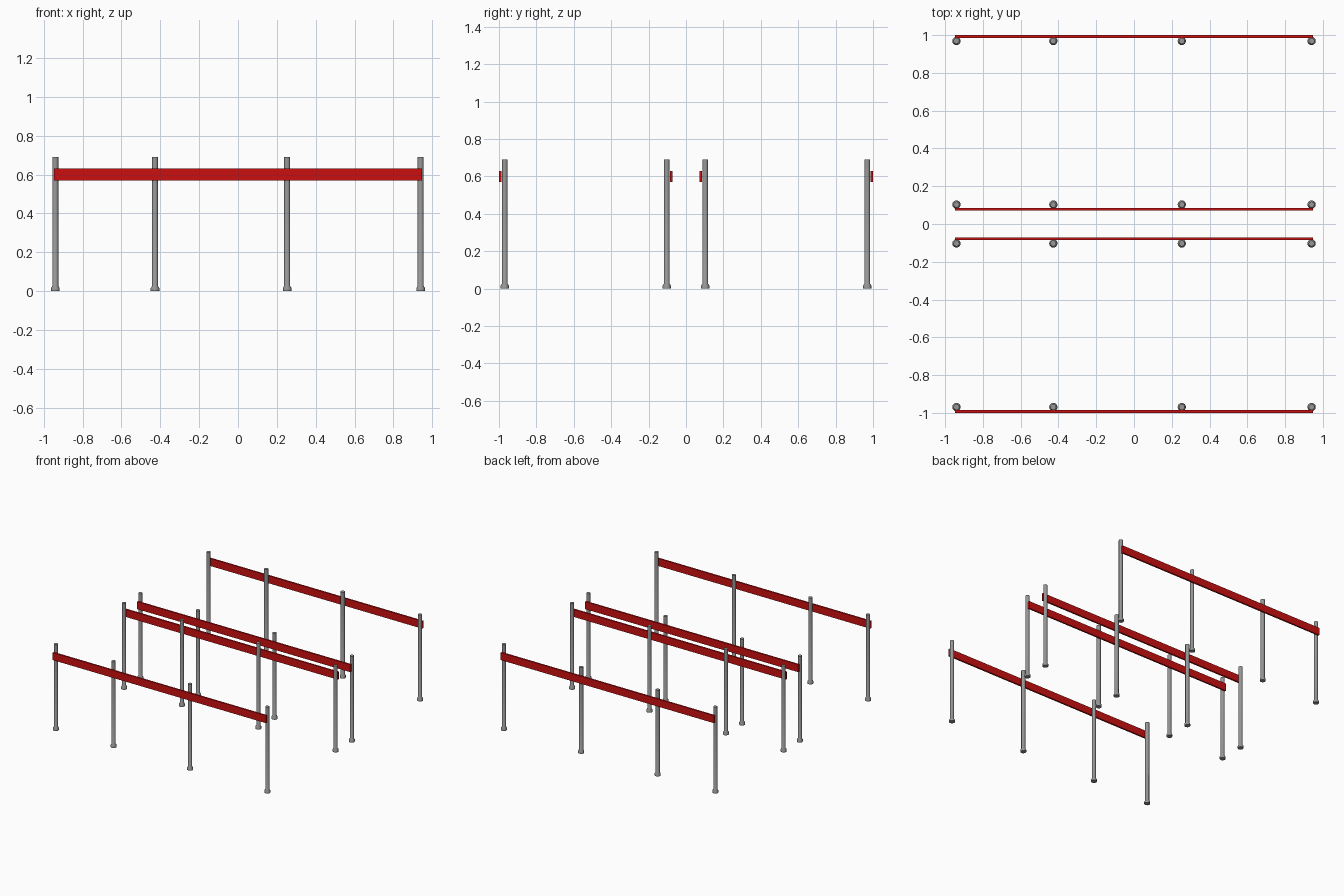
import bpy, bmesh, math
from mathutils import Matrix

if "Cube" in bpy.data.objects:
    bpy.data.objects.remove(bpy.data.objects["Cube"])


def material(name, rgb):
    m = bpy.data.materials.new(name)
    m.diffuse_color = (*rgb, 1.0)
    m.use_nodes = True
    m.node_tree.nodes["Principled BSDF"].inputs["Base Color"].default_value = m.diffuse_color
    return m


GREY = material("grey metal", (0.31, 0.31, 0.31))
RED = material("red rail paint", (0.60, 0.005, 0.005))

POST_X = (-0.94, -0.427, 0.253, 0.94)
POST_R, POST_H = 0.0155, 0.69
RAIL_T = 0.014
SIDES = 16


def add_object(name, mesh, mat=None, location=(0, 0, 0)):
    if mat:
        mesh.materials.append(mat)
    ob = bpy.data.objects.new(name, mesh)
    ob.location = location
    bpy.context.collection.objects.link(ob)
    return ob


def lathe_mesh(name, profile):
    """Closed solid of revolution from (radius, height) pairs."""
    bm = bmesh.new()
    rings = [[bm.verts.new((r * math.cos(2 * math.pi * i / SIDES),
                            r * math.sin(2 * math.pi * i / SIDES), z))
              for i in range(SIDES)] for r, z in profile]
    for a, b in zip(rings, rings[1:]):
        for i in range(SIDES):
            j = (i + 1) % SIDES
            bm.faces.new((a[i], a[j], b[j], b[i])).smooth = True
    bm.faces.new(rings[0][::-1])
    bm.faces.new(rings[-1])
    # keep the rims crisp, the sides smooth
    for e in bm.edges:
        e.smooth = e.calc_face_angle() < math.radians(30)
    mesh = bpy.data.meshes.new(name)
    bm.to_mesh(mesh)
    bm.free()
    return mesh


def box_mesh(name, size):
    bm = bmesh.new()
    bmesh.ops.create_cube(bm, size=1, matrix=Matrix.Diagonal((*size, 1)))
    mesh = bpy.data.meshes.new(name)
    bm.to_mesh(mesh)
    bm.free()
    return mesh


# Shared post: wide foot with tapered collar, then the round tube
post = lathe_mesh("post", [(0.022, 0), (0.022, 0.016), (POST_R, 0.026), (POST_R, POST_H)])
post.materials.append(GREY)
# Shared rail: long flat board
rail = box_mesh("rail", (1.894, RAIL_T, 0.06))
rail.materials.append(RED)

# Four fence rows: (name, post row y, side the rail is fixed on)
ROWS = (("front_outer", -0.969, -1), ("front_inner", -0.103, 1),
        ("back_inner", 0.103, -1), ("back_outer", 0.969, 1))
for row, y, side in ROWS:
    for n, x in enumerate(POST_X, 1):
        add_object(f"{row}_post_{n}", post, location=(x, y, 0))
    rail_y = y + side * (POST_R + RAIL_T / 2 + 0.0015)
    add_object(f"{row}_rail", rail, location=(0, rail_y, 0.60))
